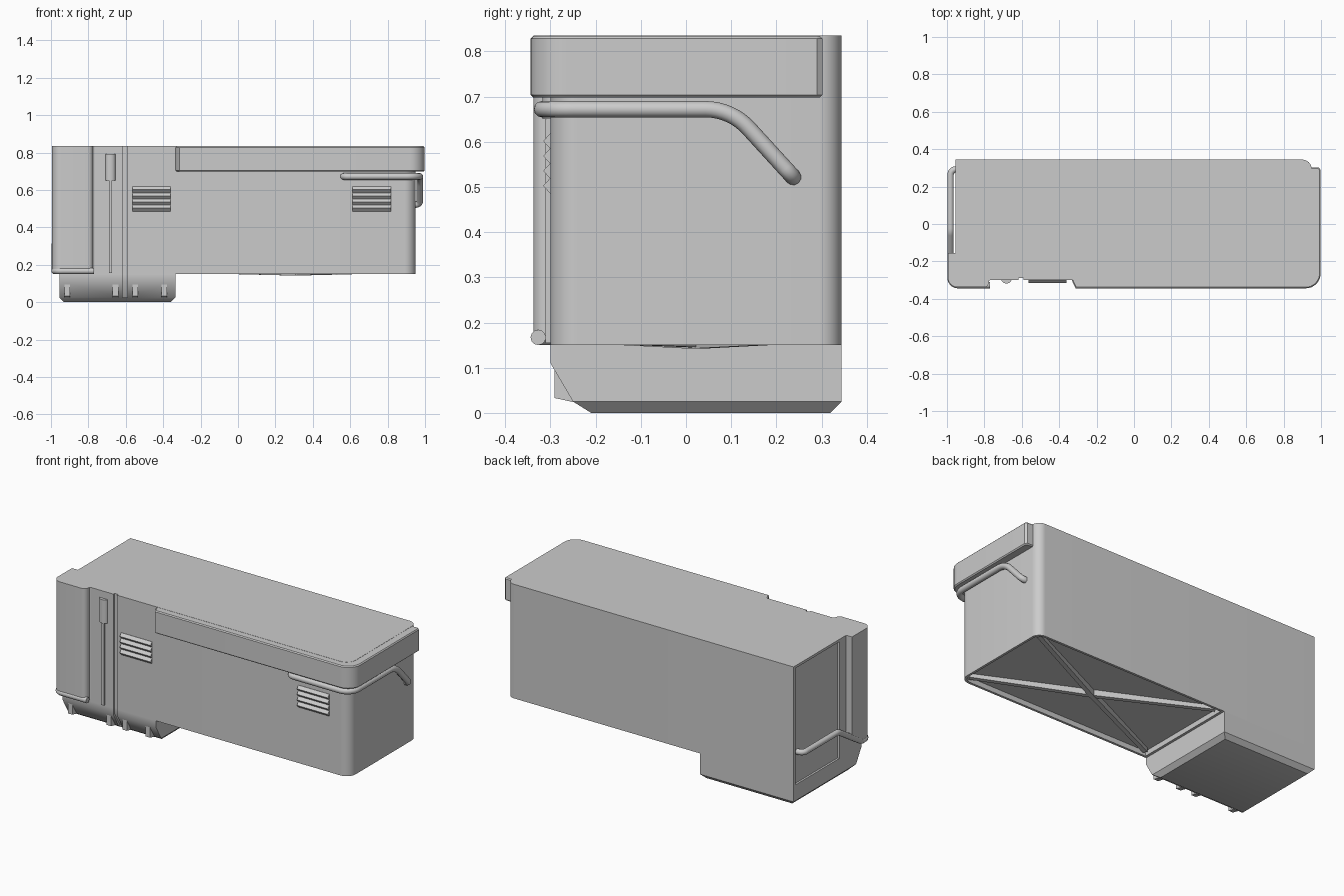
import bpy, bmesh, math
from mathutils import Vector

if "Cube" in bpy.data.objects:
    bpy.data.objects.remove(bpy.data.objects["Cube"])


def rounded(points, closed=True, n=8):
    """Round each corner of a path; each entry is (coords, radius)."""
    out, m = [], len(points)
    for i, (p, r) in enumerate(points):
        p = Vector(p)
        if r == 0 or (not closed and i in (0, m - 1)):
            out.append(p)
            continue
        a = (Vector(points[i - 1][0]) - p).normalized()
        b = (Vector(points[(i + 1) % m][0]) - p).normalized()
        half = a.angle(b) / 2
        d, w = r / math.tan(half), math.sin(half)
        s, e = p + a * d, p + b * d
        for k in range(n + 1):
            t = k / n
            c0, c1, c2 = (1 - t) ** 2, 2 * w * t * (1 - t), t * t
            out.append((s * c0 + p * c1 + e * c2) / (c0 + c1 + c2))
    return out


def finish(ob, angle=35):
    bpy.ops.object.select_all(action='DESELECT')
    ob.select_set(True)
    bpy.context.view_layer.objects.active = ob
    bpy.ops.object.shade_smooth_by_angle(angle=math.radians(angle))
    return ob


def loft(name, rings):
    """Closed solid through rings that share a vertex count."""
    bm = bmesh.new()
    vs = [[bm.verts.new(p) for p in ring] for ring in rings]
    n = len(vs[0])
    for a, b in zip(vs, vs[1:]):
        for i in range(n):
            j = (i + 1) % n
            bm.faces.new((a[i], a[j], b[j], b[i]))
    bm.faces.new(vs[0][::-1])
    bm.faces.new(vs[-1])
    bmesh.ops.recalc_face_normals(bm, faces=bm.faces)
    me = bpy.data.meshes.new(name)
    bm.to_mesh(me)
    bm.free()
    ob = bpy.data.objects.new(name, me)
    bpy.context.collection.objects.link(ob)
    return finish(ob)


def prism(name, outline, z0, z1):
    low = z0 if callable(z0) else (lambda y: z0)
    return loft(name, [[(p.x, p.y, low(p.y)) for p in outline],
                       [(p.x, p.y, z1) for p in outline]])


def box(name, x0, x1, y0, y1, z0, z1):
    pts = [Vector(c) for c in ((x0, y0), (x1, y0), (x1, y1), (x0, y1))]
    return prism(name, pts, z0, z1)


def side_prism(name, yz, x0, x1):
    return loft(name, [[(x, y, z) for y, z in yz] for x in (x0, x1)])


def cut(target, *cutters):
    for c in cutters:
        m = target.modifiers.new('cut', 'BOOLEAN')
        m.object, m.operation, m.solver = c, 'DIFFERENCE', 'EXACT'
        bpy.context.view_layer.objects.active = target
        bpy.ops.object.modifier_apply(modifier=m.name)
        bpy.data.objects.remove(c)
    finish(target)


def tube(name, points, radius):
    cu = bpy.data.curves.new(name, 'CURVE')
    cu.dimensions = '3D'
    cu.bevel_depth, cu.bevel_resolution, cu.use_fill_caps = radius, 4, True
    path = rounded(points, closed=False)
    sp = cu.splines.new('POLY')
    sp.points.add(len(path) - 1)
    for q, p in zip(sp.points, path):
        q.co = (*p, 1)
    ob = bpy.data.objects.new(name, cu)
    bpy.context.collection.objects.link(ob)
    bpy.ops.object.select_all(action='DESELECT')
    ob.select_set(True)
    bpy.context.view_layer.objects.active = ob
    bpy.ops.object.convert(target='MESH')
    return finish(bpy.context.object)


# Main body: left end panel, seam and underside are recessed
XL, XB, XR, YF, YB, ZB, ZT = -0.955, -0.335, 0.95, -0.30, 0.344, 0.15, 0.835
body = prism('body', rounded([((XL, YF), 0), ((XR, YF), 0.06),
                              ((XR, YB), 0.05), ((XL, YB), 0)]), ZB, ZT)
under = rounded([((XB + 0.015, YF + 0.014), 0), ((XR - 0.014, YF + 0.014), 0.046),
                 ((XR - 0.014, YB - 0.014), 0.036), ((XB + 0.015, YB - 0.014), 0)])
cut(body,
    prism('underside_cutter', under, 0.1, ZB + 0.03),
    box('end_panel_cutter', -1.1, XL + 0.012, -0.09, 0.325, 0.1, 0.82),
    box('seam_cutter', -0.617, -0.592, -0.5, YF + 0.012, 0, 1))

# Base with sloped front and chamfered bottom
base = loft('base', [[(XL + i, f, z), (XB - i, f, z), (XB - i, b, z), (XL + i, b, z)]
                     for z, f, b, i in ((ZB, YF, YB, 0), (0.11, YF, YB, 0),
                                        (0.025, -0.25, YB, 0), (0, -0.21, 0.32, 0.025))])
cut(base,
    box('end_panel_cutter', -1.1, XL + 0.012, -0.09, 0.325, 0.12, 0.3),
    side_prism('seam_cutter', [(-0.5, 0.2), (-0.288, 0.2), (-0.288, 0.11),
                               (-0.238, 0.025), (-0.5, 0.025)], -0.617, -0.592))
for i, x in enumerate((-0.912, -0.655, -0.55, -0.395)):
    side_prism(f'base_rib_{i + 1}', [(-0.291, 0.10), (-0.291, 0.033), (-0.25, 0.024),
                                     (-0.22, 0.06), (-0.28, 0.10)], x - 0.015, x + 0.015)

# Upper lip wrapping the front and right end
lip = prism('upper_lip', rounded([((-0.333, -0.28), 0), ((-0.333, YF), 0),
                                  ((-0.312, -0.344), 0), ((0.998, -0.344), 0.08),
                                  ((0.998, 0.29), 0), ((0.988, 0.302), 0),
                                  ((0.92, 0.302), 0), ((0.92, -0.28), 0)]), 0.698, ZT - 0.001)
bev = lip.modifiers.new('edge', 'BEVEL')
bev.width, bev.segments, bev.angle_limit = 0.006, 1, math.radians(70)
bev.limit_method = 'ANGLE'

# Corner column, its lower edge following the left rail
column = prism('corner_column',
               rounded([((-0.994, -0.155), 0), ((-0.994, -0.338), 0.05),
                        ((-0.775, -0.338), 0.028), ((-0.775, -0.303), 0),
                        ((-0.76, -0.297), 0), ((-0.90, -0.25), 0), ((-0.94, -0.155), 0)]),
               lambda y: 0.165 + max(0, y + 0.28) * 0.55, ZT)

# Bent rails
tube('left_rail', [((-0.935, 0.292, 0.305), 0), ((-0.981, 0.292, 0.305), 0.03),
                   ((-0.981, -0.04, 0.305), 0.06), ((-0.981, -0.26, 0.167), 0.04),
                   ((-0.981, -0.327, 0.167), 0.04), ((-0.77, -0.327, 0.167), 0)], 0.017)
tube('right_rail', [((0.563, -0.28, 0.672), 0), ((0.563, -0.319, 0.672), 0.03),
                    ((0.972, -0.319, 0.672), 0.07), ((0.972, 0.10, 0.672), 0.13),
                    ((0.972, 0.237, 0.522), 0.025), ((0.935, 0.237, 0.522), 0)], 0.018)

# Saw-tooth vents
P = 0.033
for name, x0 in (('left_vent', -0.565), ('right_vent', 0.612)):
    teeth = [(-0.28, 0.618)]
    for k in range(4):
        z = 0.618 - k * P
        teeth += [(-0.301, z), (-0.316, z - P / 2)]
    teeth += [(-0.301, 0.618 - 4 * P), (-0.28, 0.618 - 4 * P)]
    side_prism(name, teeth, x0, x0 + 0.205)

# Door latch: half-round grip above a slim rod
grip = [Vector((-0.682 + 0.027 * math.cos(math.pi * k / 12),
                -0.297 - 0.021 * math.sin(math.pi * k / 12))) for k in range(13)]
prism('latch_grip', grip, 0.65, 0.792)
box('latch_rod', -0.691, -0.673, -0.311, -0.297, 0.155, 0.65)

# Cross braces under the body
cx, cy = (XB + XR) / 2, (YF + YB) / 2
for i, (s, dz) in enumerate(((1, 0.0), (-1, 0.003))):
    d = Vector(((XR - XB) / 2 - 0.035, s * ((YB - YF) / 2 - 0.035), 0))
    w = Vector((-d.y, d.x, 0)).normalized() * 0.013
    c = Vector((cx, cy, 0))
    corner = [Vector((0, 0, h)) for h in (0.157, 0.185)]
    mid = [Vector((0, 0, h)) for h in (0.142 + dz, 0.185)]
    loft(f'cross_brace_{i + 1}', [[c + d * t - w + h[0], c + d * t + w + h[0],
                                   c + d * t + w + h[1], c + d * t - w + h[1]]
                                  for t, h in ((-1, corner), (0, mid), (1, corner))])
